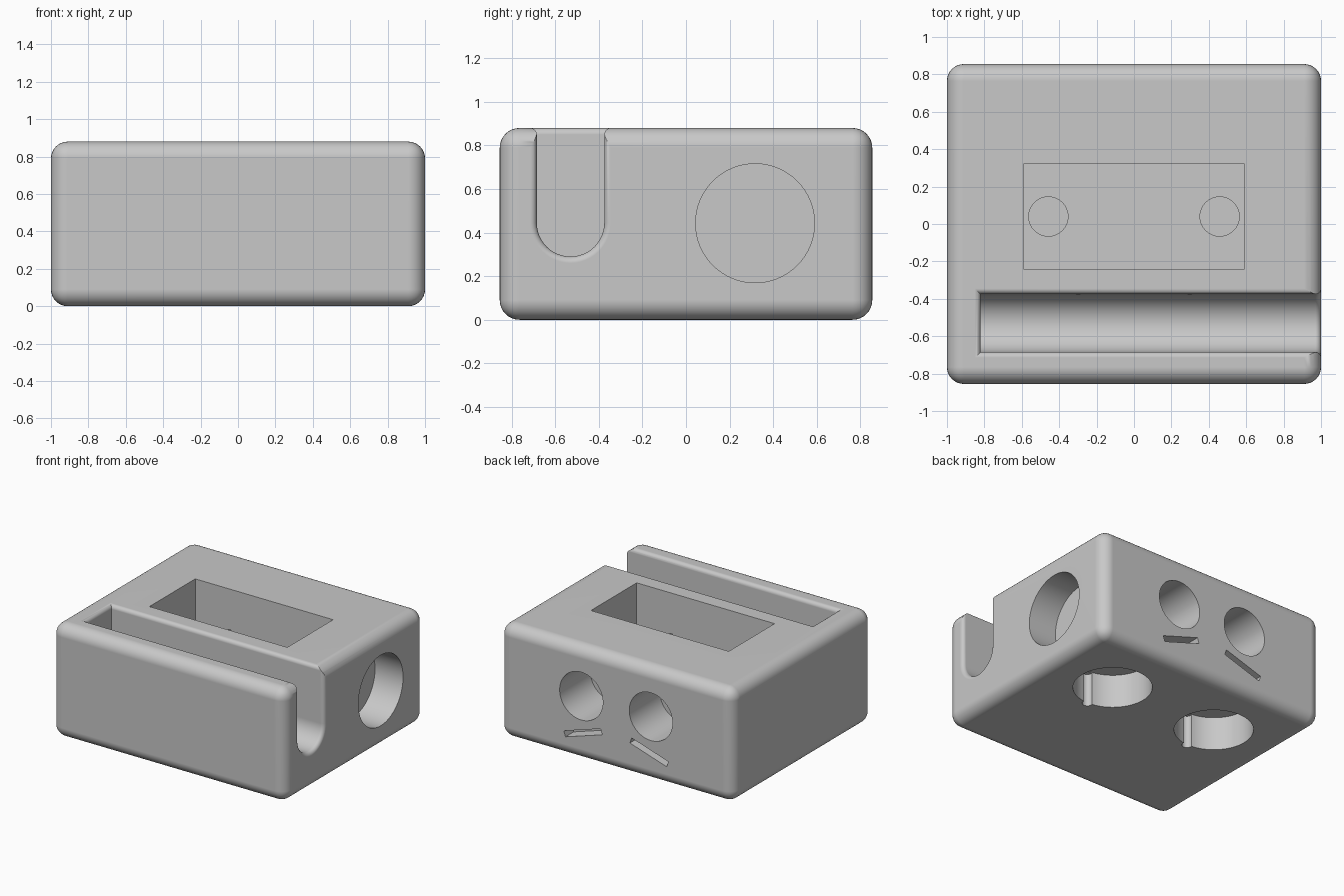
import bpy, bmesh
from math import sin, cos, pi, sqrt, radians
from mathutils import Matrix, Vector

cube = bpy.data.objects.get("Cube")
if cube:
    bpy.data.objects.remove(cube)

W, D, H = 2.0, 1.71, 0.88      # body size
FILLET = 0.03                  # rounding of the slot rim
SLOT_Y, SLOT_R, SLOT_Z, SLOT_END = -0.53, 0.155, 0.445, -0.82


def add_object(name, bm):
    bmesh.ops.recalc_face_normals(bm, faces=bm.faces)
    mesh = bpy.data.meshes.new(name)
    bm.to_mesh(mesh)
    bm.free()
    ob = bpy.data.objects.new(name, mesh)
    bpy.context.collection.objects.link(ob)
    return ob


def box(name, size, center, tilt=0.0):
    bm = bmesh.new()
    m = Matrix.Translation(center) @ Matrix.Rotation(tilt, 4, 'Y') @ Matrix.Diagonal((*size, 1))
    bmesh.ops.create_cube(bm, size=1, matrix=m)
    return add_object(name, bm)


def cylinder(name, start, end, radius):
    bm = bmesh.new()
    a, b = Vector(start), Vector(end)
    m = Matrix.Translation((a + b) / 2) @ (b - a).to_track_quat('Z', 'Y').to_matrix().to_4x4()
    bmesh.ops.create_cone(bm, cap_ends=True, segments=64, radius1=radius,
                          radius2=radius, depth=(b - a).length, matrix=m)
    return add_object(name, bm)


def loft(name, sections):
    bm = bmesh.new()
    rings = [[bm.verts.new(p) for p in s] for s in sections]
    n = len(rings[0])
    for r, s in zip(rings, rings[1:]):
        for i in range(n):
            j = (i + 1) % n
            bm.faces.new((r[i], r[j], s[j], s[i]))
    bm.faces.new(rings[0])
    bm.faces.new(rings[-1])
    return add_object(name, bm)


def flare_steps(steps=6):
    # (height above the start of the fillet, outward offset)
    for k in range(steps + 1):
        t = FILLET * sin(pi / 2 * k / steps)
        yield t, FILLET - sqrt(max(0, FILLET ** 2 - t ** 2))


def u_section(x, off):
    r = SLOT_R + off
    pts = [(x, SLOT_Y - r, H + 0.2)]
    pts += [(x, SLOT_Y - r * cos(pi * i / 24), SLOT_Z - r * sin(pi * i / 24)) for i in range(25)]
    return pts + [(x, SLOT_Y + r, H + 0.2)]


def rim_section(z, off):
    x0, r = SLOT_END - off, SLOT_R + off
    return [(x0, SLOT_Y - r, z), (W, SLOT_Y - r, z), (W, SLOT_Y + r, z), (x0, SLOT_Y + r, z)]


# Rounded body
body = box("holder_body", (W, D, H), (0, 0, H / 2))
bevel = body.modifiers.new("rounded_edges", 'BEVEL')
bevel.width, bevel.segments = 0.09, 8

# Open slot with a rounded bottom and rim
cutters = [
    loft("slot", [u_section(SLOT_END, 0)]
         + [u_section(W / 2 - FILLET + t, o) for t, o in flare_steps()]
         + [u_section(W / 2 + 0.1, FILLET)]),
    loft("slot_rim", [rim_section(H - 2 * FILLET, -0.01)]
         + [rim_section(H - FILLET + t, o) for t, o in flare_steps()]
         + [rim_section(H + 0.1, FILLET)]),
    # Top pocket and side socket
    box("pocket", (1.18, 0.56, 0.72), (0, 0.04, 0.72)),
    cylinder("side_socket", (1.2, 0.317, 0.443), (0.76, 0.317, 0.443), 0.273),
]

# Paired holes on the floor, underside and back
for s in (-1, 1):
    cutters += [
        cylinder("pocket_recess", (s * 0.458, 0.04, 0.32), (s * 0.458, 0.04, 0.5), 0.105),
        cylinder("bottom_socket", (s * 0.465, 0.32, -0.1), (s * 0.465, 0.32, 0.26), 0.28),
        cylinder("bottom_notch", (s * 0.458, 0.035, -0.1), (s * 0.458, 0.035, 0.255), 0.037),
        cylinder("back_socket", (s * 0.298, 1, 0.5), (s * 0.298, 0.48, 0.5), 0.185),
        cylinder("cord_hole", (s * 0.298, 0.6, 0.5), (s * 0.298, -0.5, 0.5), 0.065),
        box("back_slit", (0.33, 0.2, 0.045), (s * 0.283, D / 2, 0.22), s * radians(17.6)),
    ]

for c in cutters:
    c.hide_render = True
    m = body.modifiers.new(c.name, 'BOOLEAN')
    m.operation, m.solver, m.object = 'DIFFERENCE', 'EXACT', c

# Bake the cuts and drop the cutters
bpy.context.view_layer.update()
baked = bpy.data.meshes.new_from_object(body.evaluated_get(bpy.context.evaluated_depsgraph_get()))
body.modifiers.clear()
body.data = baked
for c in cutters:
    bpy.data.objects.remove(c)

# Grey plastic
mat = bpy.data.materials.new("plain_grey")
mat.use_nodes = True
grey = (0.58, 0.58, 0.58, 1)
mat.diffuse_color = grey
mat.node_tree.nodes["Principled BSDF"].inputs["Base Color"].default_value = grey
body.data.materials.clear()
body.data.materials.append(mat)

# Smooth curves, crisp cut edges
for o in bpy.context.selected_objects:
    o.select_set(False)
body.select_set(True)
bpy.context.view_layer.objects.active = body
bpy.ops.object.shade_smooth_by_angle(angle=radians(30))
weighted = body.modifiers.new("even_shading", 'WEIGHTED_NORMAL')
weighted.keep_sharp = True
